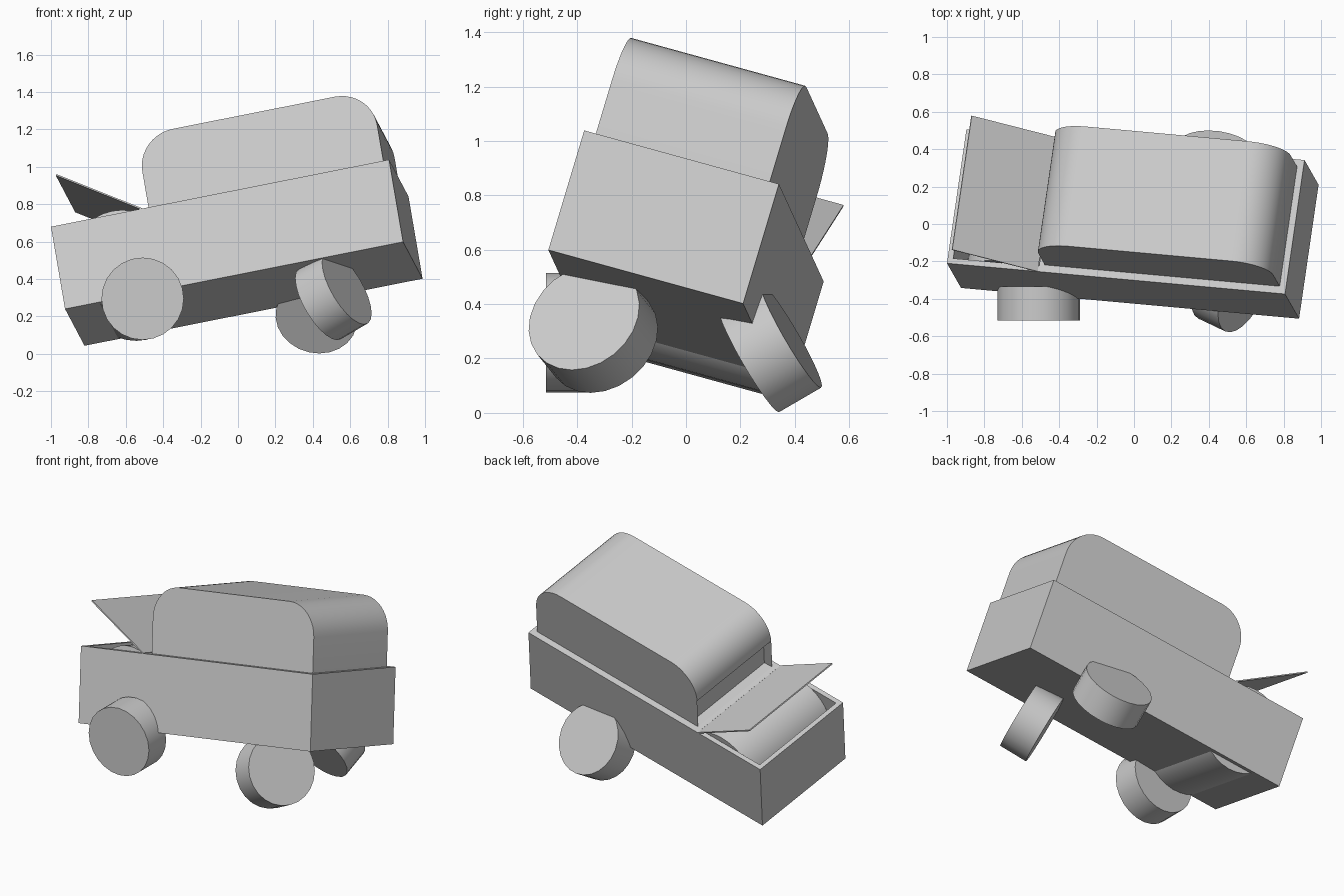
import bpy, bmesh, math
from mathutils import Vector, Matrix

if "Cube" in bpy.data.objects:
    bpy.data.objects.remove(bpy.data.objects["Cube"])

# Tilted car frame: u along length, v across width, w up; origin at a top corner of the body
u = Vector((1.815, -0.165, 0.36)).normalized()
v = Vector((0.093, 0.72, -0.20))
v = (v - u * v.dot(u)).normalized()
w = u.cross(v)
FRAME = Matrix.Translation((-1.0, -0.21, 0.68)) @ Matrix((u, v, w)).transposed().to_4x4()
L, W, H = 1.85, 0.75, 0.465


def add_object(name, bm, matrix, smooth=False):
    bmesh.ops.recalc_face_normals(bm, faces=bm.faces)
    mesh = bpy.data.meshes.new(name)
    bm.to_mesh(mesh)
    bm.free()
    ob = bpy.data.objects.new(name, mesh)
    bpy.context.collection.objects.link(ob)
    ob.matrix_world = matrix
    if smooth:
        bpy.ops.object.select_all(action='DESELECT')
        ob.select_set(True)
        bpy.context.view_layer.objects.active = ob
        bpy.ops.object.shade_smooth_by_angle(angle=math.radians(35))
    return ob


def box(name, lo, hi, matrix=FRAME):
    lo, hi = Vector(lo), Vector(hi)
    bm = bmesh.new()
    size = Matrix.Diagonal((*(hi - lo), 1))
    bmesh.ops.create_cube(bm, size=1, matrix=Matrix.Translation((lo + hi) / 2) @ size)
    return add_object(name, bm, matrix)


def cylinder(name, center, axis, radius, depth, matrix=Matrix(), segments=24):
    bm = bmesh.new()
    bmesh.ops.create_cone(bm, cap_ends=True, segments=segments,
                          radius1=radius, radius2=radius, depth=depth)
    turn = Vector(axis).to_track_quat('Z', 'Y').to_matrix().to_4x4()
    return add_object(name, bm, matrix @ Matrix.Translation(center) @ turn, True)


# Body with an open engine bay
body = box("body", (0, 0, -H), (L, W, 0))
cutter = box("bay_cutter", (0.03, 0.03, -H + 0.03), (0.5, W - 0.03, 0.1))
cutter.hide_render = True
cutter.hide_viewport = True
cut = body.modifiers.new("bay", 'BOOLEAN')
cut.operation = 'DIFFERENCE'
cut.solver = 'EXACT'
cut.object = cutter

# Cabin: rounded profile extruded across the width, with a recessed windscreen
u0, u1, top, r = 0.53, 1.815, 0.415, 0.2
arc = [math.radians(a) for a in range(0, 91, 9)]
profile = [(u1, 0)]
profile += [(u1 - r + r * math.cos(a), top - r + r * math.sin(a)) for a in arc]
profile += [(u0 + r - r * math.sin(a), top - r + r * math.cos(a)) for a in arc]
profile += [(u0, 0)]
bm = bmesh.new()
face = bm.faces.new([bm.verts.new((x, 0.04, z)) for x, z in profile])
ext = bmesh.ops.extrude_face_region(bm, geom=[face])
bmesh.ops.translate(bm, vec=(0, W - 0.08, 0),
                    verts=[e for e in ext["geom"] if isinstance(e, bmesh.types.BMVert)])
bmesh.ops.recalc_face_normals(bm, faces=bm.faces)
screen = min(bm.faces, key=lambda f: f.calc_center_median().x)
bmesh.ops.inset_region(bm, faces=[screen], thickness=0.02)
bmesh.ops.translate(bm, vec=(0.05, 0, 0), verts=screen.verts[:])
add_object("cabin", bm, FRAME, True)

# Raised hood lid, hinged in front of the cabin
lid_frame = FRAME @ Matrix.Translation((0.495, 0, 0)) @ Matrix.Rotation(math.radians(33.5), 4, 'Y')
box("hood_lid", (-0.505, 0, -0.004), (0, W, 0.004), lid_frame)

# Drum in the engine bay, reaching through the floor
cylinder("engine_drum", (0.335, W / 2, -0.24), (0, 1, 0), 0.27, W - 0.07, FRAME, 32)

# Three loose wheels: centre and axle direction
for name, center, axis in (
        ("front_wheel", (-0.51, -0.425, 0.295), (0, 1, 0)),
        ("rear_right_wheel", (0.51, -0.341, 0.31), (0.80, -0.38, 0.47)),
        ("rear_left_wheel", (0.43, 0.31, 0.238), (0.12, 0.86, 0.5))):
    cylinder(name, center, axis, 0.22, 0.18)
